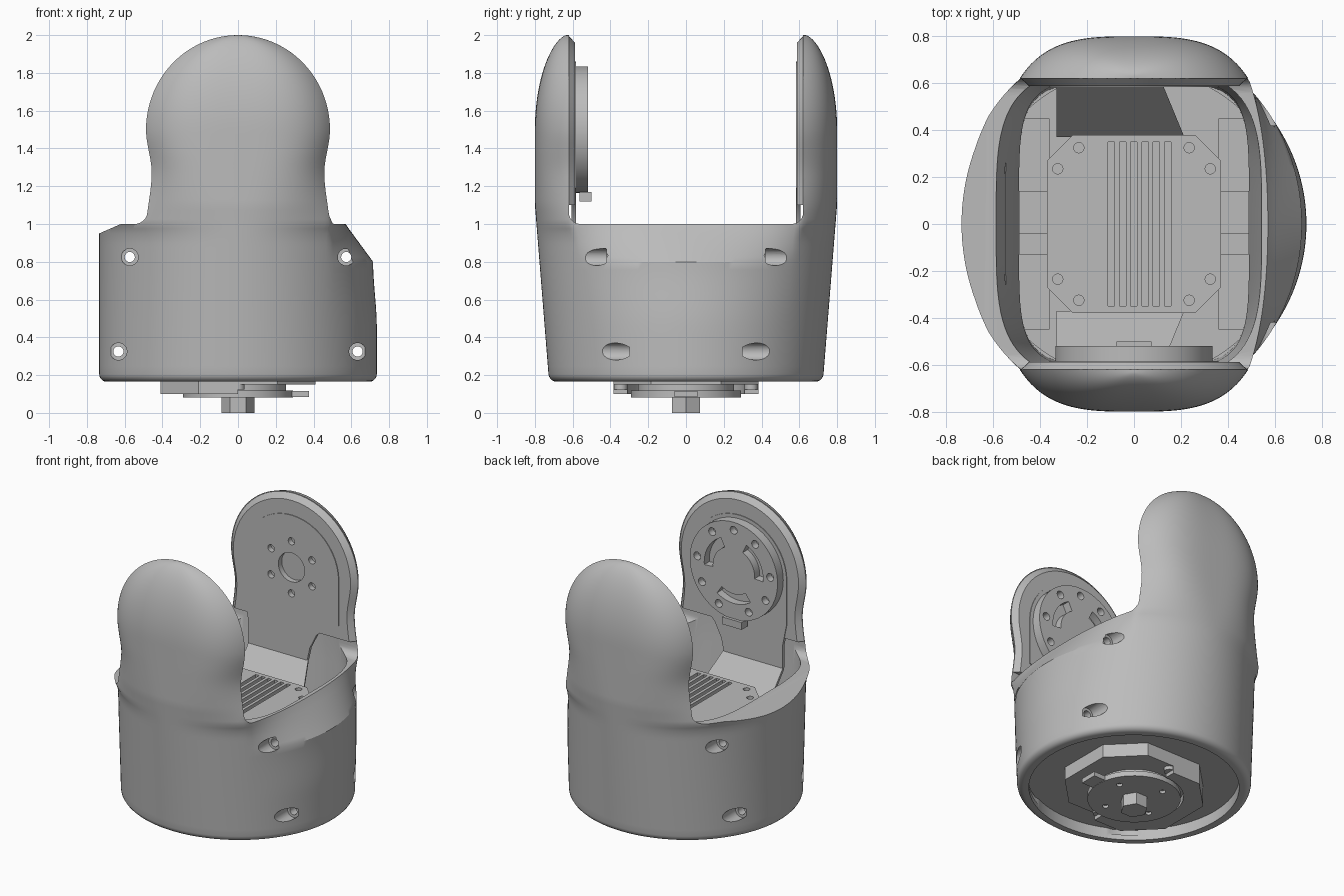
import bpy, bmesh, math

cube = bpy.data.objects.get("Cube")
if cube:
    bpy.data.objects.remove(cube, do_unlink=True)

grey = bpy.data.materials.new("plain_grey")
grey.use_nodes = True
GREY = (0.5, 0.5, 0.5, 1)
grey.diffuse_color = GREY
next(n for n in grey.node_tree.nodes if n.type == 'BSDF_PRINCIPLED').inputs["Base Color"].default_value = GREY


# ---------- helpers ----------
def loft(name, rings):
    """Closed solid through a list of equal-length point rings."""
    bm = bmesh.new()
    rows = [[bm.verts.new(p) for p in ring] for ring in rings]
    n = len(rows[0])
    for a, b in zip(rows, rows[1:]):
        for i in range(n):
            j = (i + 1) % n
            bm.faces.new((a[i], a[j], b[j], b[i]))
    bm.faces.new(rows[0][::-1])
    bm.faces.new(rows[-1])
    bmesh.ops.recalc_face_normals(bm, faces=bm.faces)
    mesh = bpy.data.meshes.new(name)
    bm.to_mesh(mesh)
    bm.free()
    mesh.materials.append(grey)
    ob = bpy.data.objects.new(name, mesh)
    bpy.context.collection.objects.link(ob)
    return ob


def prism(name, pts, lo, hi, axis='z'):
    """Extrude a 2D outline along z (points x,y) or y (points x,z)."""
    place = (lambda p, h: (p[0], p[1], h)) if axis == 'z' else (lambda p, h: (p[0], h, p[1]))
    return loft(name, [[place(p, h) for p in pts] for h in (lo, hi)])


def circle(r, cx=0, cy=0, n=40):
    return [(cx + r * math.cos(math.tau * i / n), cy + r * math.sin(math.tau * i / n)) for i in range(n)]


def rect(x0, x1, y0, y1):
    return [(x0, y0), (x1, y0), (x1, y1), (x0, y1)]


def octagon(a, b, c):
    return [(a, c - b), (a, b - c), (a - c, b), (c - a, b), (-a, b - c), (-a, c - b), (c - a, -b), (a - c, -b)]


def oval(a, b, n, count=160):
    """Superellipse outline."""
    pts = []
    for i in range(count):
        c, s = math.cos(math.tau * (i + .5) / count), math.sin(math.tau * (i + .5) / count)
        pts.append((a * math.copysign(abs(c) ** (2 / n), c), b * math.copysign(abs(s) ** (2 / n), s)))
    return pts


def arc_slot(r0, r1, mid, half, cz, steps=14):
    angles = [mid - half + 2 * half * i / steps for i in range(steps + 1)]
    return ([(r0 * math.cos(t), cz + r0 * math.sin(t)) for t in angles]
            + [(r1 * math.cos(t), cz + r1 * math.sin(t)) for t in reversed(angles)])


def cut(ob, cutters):
    for c in cutters:
        c.hide_render = True
        m = ob.modifiers.new("cut", 'BOOLEAN')
        m.operation, m.solver, m.object = 'DIFFERENCE', 'EXACT', c
        bpy.context.view_layer.objects.active = ob
        bpy.ops.object.modifier_apply(modifier=m.name)
        bpy.data.objects.remove(c, do_unlink=True)


def smooth_table(z, table):
    """Ease between (height, value) pairs."""
    if z <= table[0][0]:
        return table[0][1]
    for (z0, v0), (z1, v1) in zip(table, table[1:]):
        if z <= z1:
            t = (z - z0) / (z1 - z0)
            return v0 + (v1 - v0) * t * t * (3 - 2 * t)
    return table[-1][1]


# ---------- shell ----------
ARM_Y, PIVOT, SHOULDER = 0.62, 1.5, 0.49


def arm_width(z):
    if z > PIVOT:
        return 0.487 * math.sqrt(max(0, 1 - ((z - PIVOT) / 0.5) ** 2))
    return smooth_table(z, [(.98, .485), (1.27, .457), (1.5, .487)])


def section(z):
    n = smooth_table(z, [(.9, 2.0), (1.4, 3.2)])
    if z > PIVOT:
        b = 0.63 + 0.17 * (1 - ((z - PIVOT) / 0.5) ** 2) ** 0.6
    else:
        b = min(0.8, 0.725 + 0.08 * (z - 0.165))
    a = 0.735 if z < 1 else arm_width(z) / (1 - (ARM_Y / b) ** n) ** (1 / n)
    inset = 0.0
    if z < 0.205:
        inset = 0.04 - math.sqrt(max(0, 0.04 ** 2 - (0.205 - z) ** 2))
    # the left flank leans inward above z = 0.8
    lean = smooth_table(z, [(.45, 0), (.8, .08)]) + .6 * min(1, max(0, (z - .8) / .2))
    pts = []
    for x, y in oval(a - inset, b - inset, n):
        if x > SHOULDER:
            x = SHOULDER + (x - SHOULDER) * (1 - lean)
        pts.append((x, y, z))
    return pts


heights = [0.205 - 0.04 * math.cos(math.pi / 2 * i / 5) for i in range(6)]
heights += [0.205 + 0.595 * i / 14 for i in range(1, 15)]
heights += [0.8 + 0.7 * i / 28 for i in range(1, 29)]
heights += [PIVOT + 0.5 * math.sin(math.radians(88.5) * i / 22) for i in range(1, 23)]
shell = loft("outer_shell", [section(z) for z in heights])

# opening between the arms, with rounded lower corners
opening = prism("opening_cutter", [(-.9, .88), (-.735, .95), (-.62, 1), (.9, 1), (.9, 2.5), (-.9, 2.5)],
                -ARM_Y, ARM_Y, 'y')
bm = bmesh.new()
bm.from_mesh(opening.data)
low = [e for e in bm.edges if abs(e.verts[0].co.y - e.verts[1].co.y) < .01
       and max(v.co.z for v in e.verts) < 1.01]
bmesh.ops.bevel(bm, geom=low, offset=.06, segments=6, profile=.5, affect='EDGES')
bm.to_mesh(opening.data)
bm.free()

# flared cavity: straight below, wider at the rim
cavity = loft("cavity_cutter", [[(x + dx, y, z) for x, y in oval(a, b, n, 96)] for z, a, b, n, dx in
                                ((.2, .49, .6, 5, 0), (.55, .49, .61, 5, 0),
                                 (.9, .55, .65, 4, -.015), (1.12, .585, .66, 3.5, -.03))])
cutters = [opening, cavity, prism("underside_cutter", oval(.66, .655, 2, 96), .1, .27)]
for x, z, y in ((.573, .825, .42), (.633, .325, .3)):
    for s in (-1, 1):
        cutters.append(prism("screw_cutter", circle(.027, s * x, z, 20), -1, 1, 'y'))
        for d in (-1, 1):
            cutters.append(prism("counterbore_cutter", circle(.045, s * x, z, 24), d * y, d, 'y'))
cut(shell, cutters)
prism("shell_floor", oval(.67, .665, 2, 96), .24, .272)

# ---------- arm inner faces ----------
side = [1.1 + .4 * i / 10 for i in range(11)]
side += [PIVOT + .5 * math.sin(math.pi / 2 * i / 16) for i in range(1, 17)]
outline = [(arm_width(z), z) for z in side] + [(-arm_width(z), z) for z in side[-2::-1]]


def shrink(k):
    return [(x * k, z if z < PIVOT else PIVOT + (z - PIVOT) * k) for x, z in outline]


strap = [(.36 * math.cos(math.pi * i / 24), PIVOT + .36 * math.sin(math.pi * i / 24)) for i in range(25)]
strap += [(-.36, 1.2), (-.33, 1.05), (-.33, .89), (.12, .89), (.14, .98), (.19, 1.08), (.27, 1.15), (.36, 1.19)]

for label, s in (("front", -1), ("back", 1)):
    face = loft(label + "_arm_inner_face",
                [[(x, s * y, z) for x, z in shrink(k)] for y, k in ((.64, .95), (.62, .99), (.588, .92))])
    # bracket strap with sloping foot down to the motor
    pad = prism(label + "_bracket_strap", strap, s * .605, s * .583, 'y')
    loft(label + "_bracket_foot",
         [[(-.33, s * .6, h), (.12, s * .6, h), (.215, s * .37, h - .28), (-.33, s * .37, h - .28)]
          for h in (.88, .91)])
    if s > 0:
        for part in (face, pad):
            holes = [prism("pivot_cutter", circle(.1, 0, PIVOT), .5, .63, 'y')]
            for i in range(6):
                t = math.tau * i / 6 + math.pi / 2
                holes.append(prism("bolt_cutter", circle(.025, .18 * math.cos(t), PIVOT + .18 * math.sin(t), 16),
                                   .5, .63, 'y'))
            cut(part, holes)

# ---------- round horn on the front arm ----------
horn = prism("pivot_horn", circle(.335, 0, PIVOT, 64), -.59, -.52, 'y')
holes = []
for i in range(3):
    mid = math.tau * i / 3 - math.pi / 2
    holes.append(prism("slot_cutter", arc_slot(.16, .225, mid, .6, PIVOT), -.575, -.4, 'y'))
    for k in (-.42, 0.42, 1.047):
        t = mid + k
        holes.append(prism("bolt_cutter", circle(.027, .28 * math.cos(t), PIVOT + .28 * math.sin(t), 16),
                           -.57, -.4, 'y'))
cut(horn, holes)
prism("horn_tab", rect(-.075, .075, 1.12, 1.17), -.565, -.5, 'y')

# ---------- motor inside the body ----------
prism("motor_body", octagon(.35, .365, .1), .26, .74)
cover = prism("motor_cover", octagon(.37, .38, .11), .74, .82)
slots = [prism("fin_cutter", rect(-.11 + .048 * i, -.083 + .048 * i, -.35, .35), .78, .9) for i in range(6)]
for sx in (-1, 1):
    for sy in (-1, 1):
        for x, y in ((.235, .325), (.325, .235)):
            slots.append(prism("cover_bolt_cutter", circle(.022, sx * x, sy * y, 16), .79, .9))
cut(cover, slots)

for label, s in (("left", 1), ("right", -1)):
    prism(label + "_bracket_rail", rect(s * .36, s * .5, -.45, .45), .26, .42)
    prism(label + "_bracket_block", rect(s * .36, s * .49, -.13, .14), .4, .62)
    prism(label + "_bracket_step", rect(s * .36, s * .49, -.04, .14), .62, .68)

# ---------- output stage underneath ----------
prism("motor_flange", octagon(.41, .385, .2), .15, .25)
guard = prism("flange_guard", [(0, -.385), (0, .385), (-.21, .385), (-.41, .185), (-.41, -.185), (-.21, -.385)],
              .1, .16)
cut(guard, [prism("guard_cutter", circle(.31, 0, 0, 48), 0, .155)])
prism("output_disc", circle(.255, 0, 0, 56), .11, .16)
plate = prism("output_plate", circle(.292, 0, 0, 56), .082, .118)
cut(plate, [prism("plate_bolt_cutter", circle(.02, .2 * math.cos(t), .2 * math.sin(t), 16), 0, .1)
            for t in [math.tau * i / 4 + .4 for i in range(4)]])
prism("output_plate_tab", rect(.2, .375, -.06, .06), .085, .116)
prism("hex_shaft", circle(.087, 0, 0, 6), 0, .1)
for s in (-1, 1):
    prism("flange_screw", circle(.035, 0, s * .345, 20), .125, .16)

# ---------- shading ----------
bpy.ops.object.select_all(action='DESELECT')
for ob in bpy.context.collection.objects:
    if ob.type == 'MESH' and ob.data.materials and ob.data.materials[0] == grey:
        ob.select_set(True)
        bpy.context.view_layer.objects.active = ob
bpy.ops.object.shade_smooth_by_angle(angle=math.radians(30))
